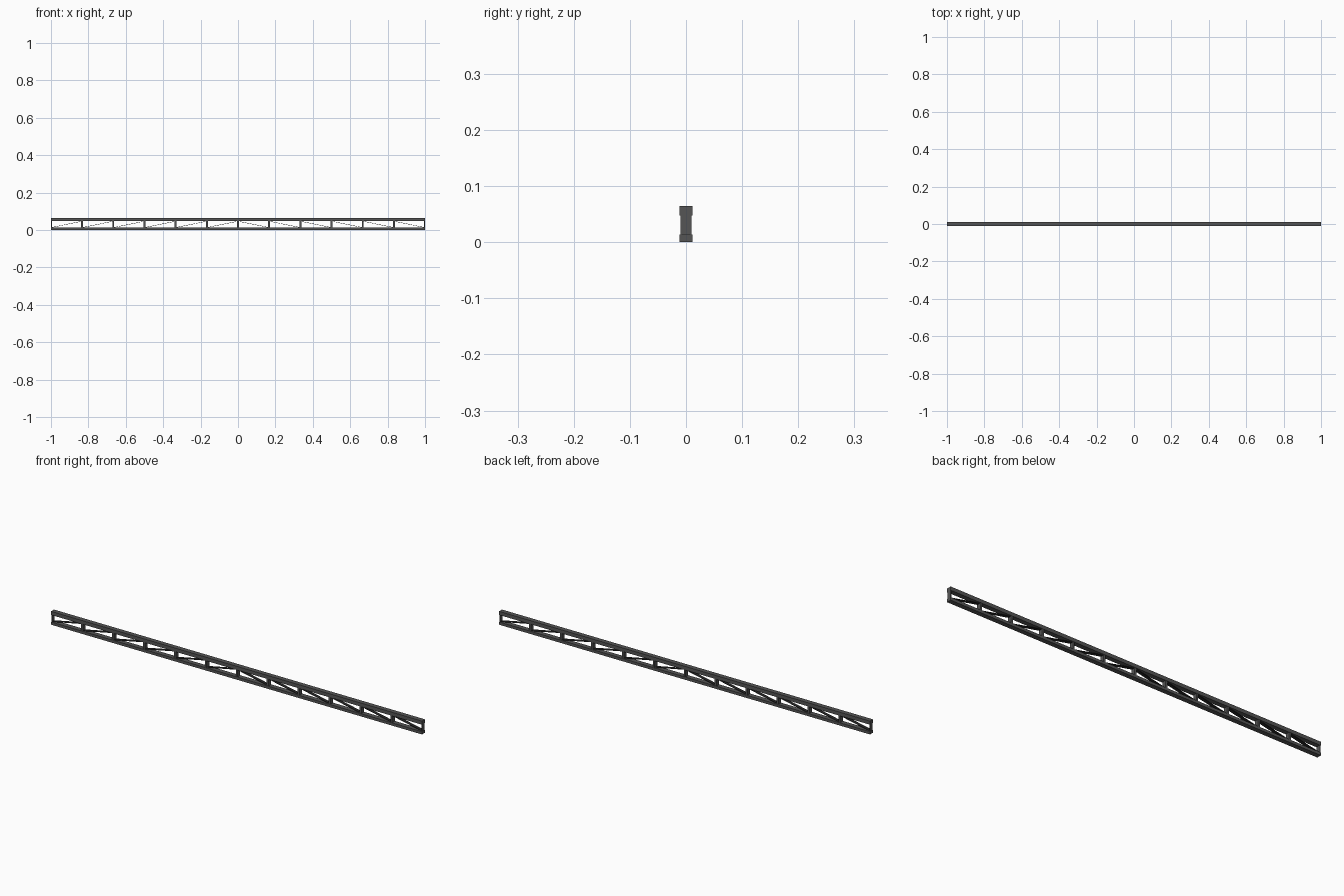
import bpy, math

if "Cube" in bpy.data.objects:
    bpy.data.objects.remove(bpy.data.objects["Cube"])


def material(name, v):
    m = bpy.data.materials.new(name)
    m.diffuse_color = (v, v, v, 1)
    m.use_nodes = True
    m.node_tree.nodes["Principled BSDF"].inputs["Base Color"].default_value = m.diffuse_color
    return m


steel = material("dark_steel", 0.09)
black = material("black_steel", 0.02)

BOTTOM, TOP, HEIGHT = 0.0135, 0.0475, 0.065   # chord faces
PANELS = 12
STEP = 2 / PANELS


def box(name, centre, size, mat, tilt=0.0):
    bpy.ops.mesh.primitive_cube_add(size=1, location=centre)
    ob = bpy.context.object
    ob.name = name
    ob.scale = size
    ob.rotation_euler = (0, tilt, 0)
    ob.data.materials.append(mat)
    return ob


# Chords running the full length
box("bottom_chord", (0, 0, BOTTOM / 2), (2, 0.023, BOTTOM), steel)
box("top_chord", (0, 0, (TOP + HEIGHT) / 2), (2, 0.023, HEIGHT - TOP), steel)

# Upright posts, narrower at the ends
mid = (BOTTOM + TOP) / 2
clear = TOP - BOTTOM
for i in range(PANELS + 1):
    x = -1 + i * STEP
    w = 0.01
    if i in (0, PANELS):
        w = 0.005
        x -= math.copysign(w / 2, x)
    box(f"post_{i}", (x, 0, mid), (w, 0.0195, clear), steel)

# Thin flat braces rising towards the middle of the span
length = math.hypot(STEP, clear)
angle = math.atan2(clear, STEP)
for i in range(PANELS):
    x = -1 + (i + 0.5) * STEP
    tilt = -angle if x < 0 else angle
    box(f"brace_{i}", (x, 0, mid), (length, 0.016, 0.002), black, tilt)
